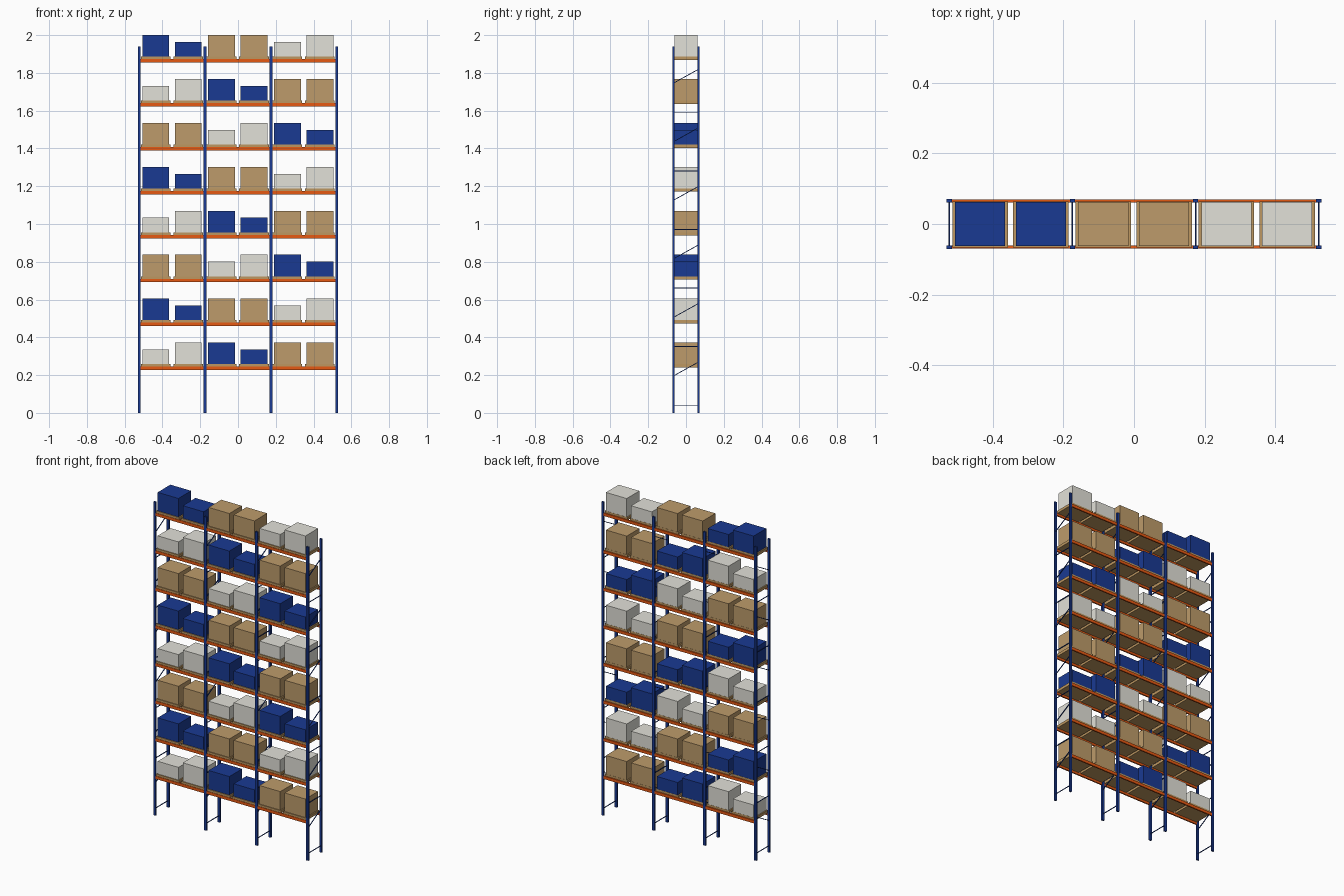
import bpy, math
from mathutils import Matrix

if "Cube" in bpy.data.objects:
    bpy.data.objects.remove(bpy.data.objects["Cube"], do_unlink=True)


def material(name, rgb):
    m = bpy.data.materials.new(name)
    m.use_nodes = True
    m.diffuse_color = (*rgb, 1)
    m.node_tree.nodes["Principled BSDF"].inputs["Base Color"].default_value = (*rgb, 1)
    return m


BLUE = material("deep_blue", (0.01, 0.042, 0.29))
ORANGE = material("beam_orange", (0.80, 0.10, 0.006))
TAN = material("cardboard_tan", (0.51, 0.33, 0.145))
GREY = material("light_grey", (0.76, 0.75, 0.69))
WOOD = material("pallet_wood", (0.51, 0.31, 0.12))

FACES = [(0, 2, 3, 1), (4, 5, 7, 6), (0, 1, 5, 4), (2, 6, 7, 3), (0, 4, 6, 2), (1, 3, 7, 5)]


def block(name, mat, centre, size, tilt=0):
    """Cuboid of a given size about its centre, optionally tilted about x."""
    verts = [[s * (i - 0.5) for s, i in zip(size, (a, b, c))]
             for a in (0, 1) for b in (0, 1) for c in (0, 1)]
    me = bpy.data.meshes.new(name)
    me.from_pydata(verts, [], FACES)
    me.transform(Matrix.Rotation(tilt, 4, 'X'))
    me.materials.append(mat)
    ob = bpy.data.objects.new(name, me)
    ob.location = centre
    bpy.context.collection.objects.link(ob)


BAY = 0.3485
POST_H, POST_W, POST_Y = 1.94, 0.015, 0.0655
LEVELS, FIRST, STEP = 8, 0.24, 0.2325
SPAN, RISE, ROD = 2 * POST_Y, 0.073, 0.004

# Upright frames: two posts, level struts and rising diagonals
for f in range(4):
    x = (f - 1.5) * BAY
    for side, y in (("front", -POST_Y), ("back", POST_Y)):
        block(f"{side}_post", BLUE, (x, y, POST_H / 2), (POST_W, 0.01, POST_H))
    for k in range(6):
        z = 0.041 + 0.31 * k
        block("frame_strut", BLUE, (x, 0, z), (ROD, SPAN, ROD))
        block("frame_diagonal", BLUE, (x, 0, z + 0.155 + RISE / 2),
              (ROD, math.hypot(SPAN, RISE), ROD), math.atan2(RISE, SPAN))

# Load types: colour with the heights of the left and right box tops
SHORT, TALL = 0.096, 0.1325
LOADS = [("grey_box", GREY, (SHORT, TALL)),
         ("blue_box", BLUE, (TALL, SHORT)),
         ("cardboard_box", TAN, (TALL, TALL))]

for level in range(LEVELS):
    z = FIRST + STEP * level
    for bay in range(3):
        cx = (bay - 1) * BAY
        # Shelf beams between the posts
        for side, y in (("front", -POST_Y), ("back", POST_Y)):
            block(f"{side}_beam", ORANGE, (cx, y, z - 0.004), (BAY - POST_W, 0.008, 0.018))
        # Two pallets per bay, each with one box
        name, mat, tops = LOADS[(level + bay) % 3]
        for dx, top in zip((-0.087, 0.085), tops):
            x = cx + dx
            block("pallet", WOOD, (x, -0.002, z + 0.0095), (0.157, 0.13, 0.017))
            block(name, mat, (x, 0, z + (0.018 + top) / 2), (0.142, 0.124, top - 0.018))
